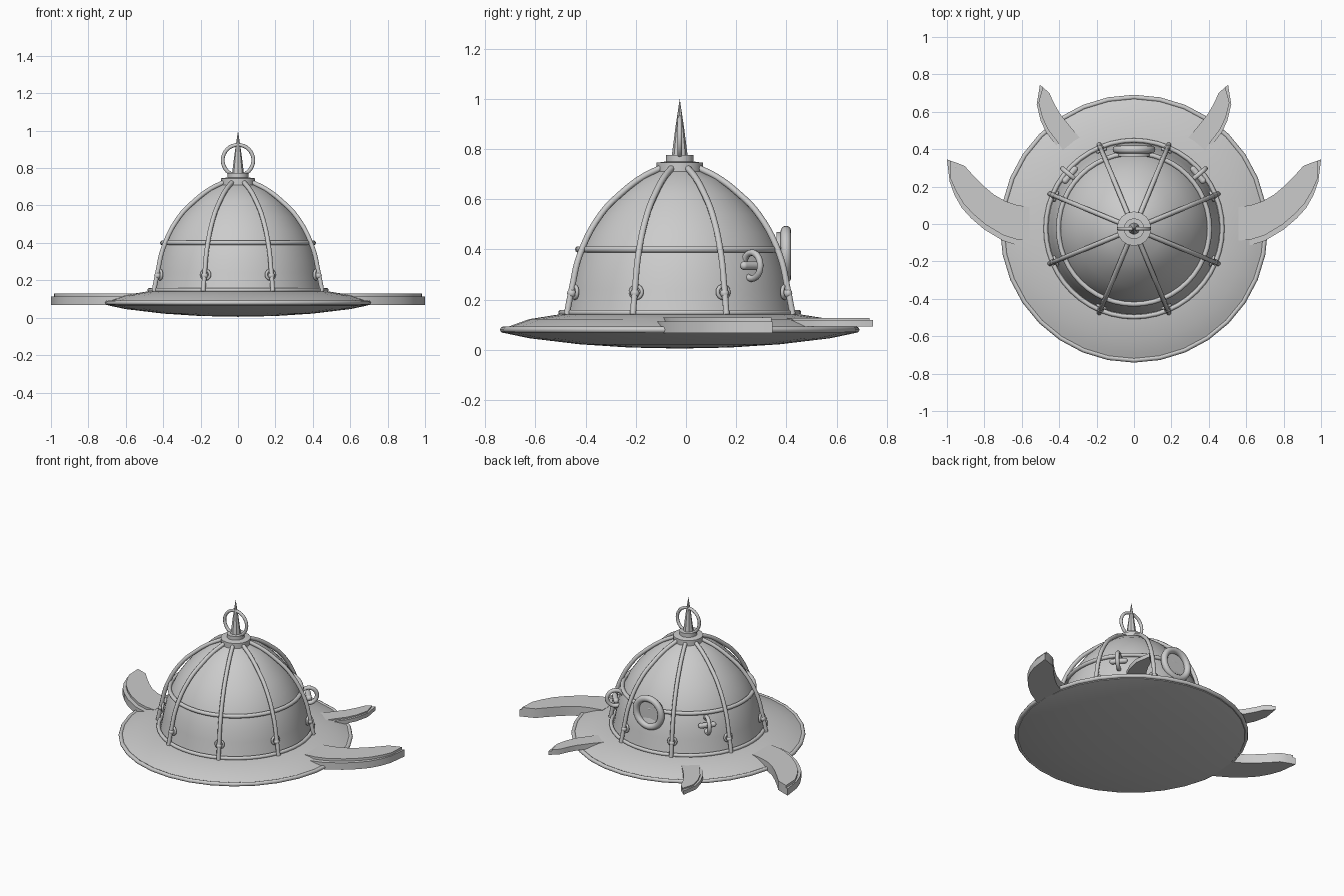
import bpy, bmesh, math
from mathutils import Vector

if "Cube" in bpy.data.objects:
    bpy.data.objects.remove(bpy.data.objects["Cube"])

CY = -0.025  # y of the dome axis


def finish(ob, name, angle=35, smooth=True):
    ob.name = name
    if smooth:
        bpy.ops.object.select_all(action='DESELECT')
        ob.select_set(True)
        bpy.context.view_layer.objects.active = ob
        bpy.ops.object.shade_smooth_by_angle(angle=math.radians(angle))
    return ob


def from_bmesh(bm, name, **kw):
    bmesh.ops.recalc_face_normals(bm, faces=bm.faces)
    me = bpy.data.meshes.new(name)
    bm.to_mesh(me)
    bm.free()
    ob = bpy.data.objects.new(name, me)
    bpy.context.collection.objects.link(ob)
    return finish(ob, name, **kw)


def lathe(name, profile, sides, **kw):
    bm = bmesh.new()
    vs = [bm.verts.new((r, 0, z)) for r, z in profile]
    es = [bm.edges.new(p) for p in zip(vs, vs[1:])]
    bmesh.ops.spin(bm, geom=vs + es, cent=(0, 0, 0), axis=(0, 0, 1),
                   angle=2 * math.pi, steps=sides)
    bmesh.ops.remove_doubles(bm, verts=bm.verts, dist=1e-4)
    ob = from_bmesh(bm, name, **kw)
    ob.location.y = CY
    return ob


def aim(ob, axis):
    ob.rotation_euler = Vector(axis).to_track_quat('Z', 'Y').to_euler()


def ring(name, loc, axis, major, minor, seg=32, mseg=10):
    bpy.ops.mesh.primitive_torus_add(location=loc, major_radius=major, minor_radius=minor,
                                     major_segments=seg, minor_segments=mseg)
    ob = bpy.context.object
    aim(ob, axis)
    return finish(ob, name, 60)


def rod(name, loc, axis, radius, depth):
    bpy.ops.mesh.primitive_cylinder_add(vertices=14, radius=radius, depth=depth, location=loc)
    ob = bpy.context.object
    aim(ob, axis)
    return finish(ob, name)


def ball(name, loc, radius):
    bpy.ops.mesh.primitive_uv_sphere_add(segments=14, ring_count=8, radius=radius, location=loc)
    return finish(bpy.context.object, name, 60)


def polar(r, a, z):
    return (r * math.cos(a), CY + r * math.sin(a), z)


# Lens shaped brim with a rolled edge
lathe("brim", [(0, .005), (.2, .009), (.4, .022), (.6, .046), (.695, .066), (.7, .085),
               (.672, .096), (.6, .122), (.48, .141), (.43, .145)], 32)
ring("brim_edge", (0, CY, .08), (0, 0, 1), .703, .013, 32, 8)

# Dome with bands
lathe("dome", [(.46, .135), (.452, .17), (.44, .24), (.425, .31), (.4, .385), (.362, .465), (.31, .54),
               (.235, .622), (.16, .68), (.08, .715)], 48)
ring("base_band", (0, CY, .148), (0, 0, 1), .472, .012, 48)
ring("middle_band", (0, CY, .4), (0, 0, 1), .404, .013, 48)

# Eight ribs with a ringed rivet on each
for i in range(8):
    a = math.radians(22.5 + 45 * i)
    cu = bpy.data.curves.new("rib", 'CURVE')
    cu.dimensions = '3D'
    cu.bevel_depth = .013
    cu.bevel_resolution = 2
    cu.use_fill_caps = True
    pts = [(.487, .14), (.466, .24), (.43, .38), (.339, .54), (.25, .625), (.165, .685), (.08, .725)]
    sp = cu.splines.new('BEZIER')
    sp.resolution_u = 5
    sp.bezier_points.add(len(pts) - 1)
    for bp, (r, z) in zip(sp.bezier_points, pts):
        bp.co = polar(r, a, z)
        bp.handle_left_type = bp.handle_right_type = 'AUTO'
    bpy.context.collection.objects.link(bpy.data.objects.new("rib", cu))
    out = (math.cos(a), math.sin(a), 0)
    ring("rivet_ring", polar(.452, a, .23), out, .024, .008, 16, 8)
    ball("rivet", polar(.466, a, .225), .018)

# Stepped cap, spike and lifting ring
lathe("cap", [(0, .70), (.092, .70), (.092, .745), (.055, .75), (.055, .775), (0, .775)], 16)
lathe("spike", [(0, .77), (.032, .77), (.018, .88), (0, 1.0)], 8, smooth=False)
ring("top_ring", (0, CY, .842), (0, 1, 0), .082, .01)

# Round porthole at the back
ring("porthole_frame", (0, .398, .38), (0, 1, 0), .093, .021, 32, 12)
rod("porthole_glass", (0, .375, .38), (0, 1, 0), .09, .03)

# Side eyelets with a cross pin
for s in (1, -1):
    a = math.radians(40) if s == 1 else math.radians(140)
    tangent = (-math.sin(a), math.cos(a), 0)
    ring("eyelet", polar(.447, a, .335), tangent, .052, .013, 24)
    c = Vector(polar(.447, a, .335))
    rod("eyelet_pin", c, tangent, .017, .08)
    for e in (-1, 1):
        ball("pin_end", c + Vector(tangent) * .04 * e, .017)


# Flat crescent fins: full outline below, inset step on top
def fin(name, inner, outer, tip, z0, z1, z2, side):
    def plate(nm, pts, lo, hi):
        bm = bmesh.new()
        f = bm.faces.new([bm.verts.new((side * x, y, lo)) for x, y in pts])
        g = bmesh.ops.extrude_face_region(bm, geom=[f])['geom']
        bmesh.ops.translate(bm, vec=(0, 0, hi - lo),
                            verts=[v for v in g if isinstance(v, bmesh.types.BMVert)])
        from_bmesh(bm, nm, angle=30)
    plate(name, inner + [tip] + outer[::-1], z0, z1)
    step = [Vector(o).lerp(Vector(i), .14) for i, o in zip(inner, outer)]
    top = Vector(tip).lerp(Vector(inner[-1]), .3)
    plate(name + "_step", inner + [tuple(top)] + [tuple(p) for p in step[::-1]], z1 - .005, z2)


for s in (1, -1):
    fin("side_fin",
        [(.56, .09), (.63, .103), (.69, .123), (.75, .158), (.8, .2), (.86, .26), (.905, .31), (.95, .328)],
        [(.56, -.118), (.63, -.112), (.70, -.09), (.80, -.03), (.87, .03), (.92, .085), (.96, .155), (.985, .225)],
        (1.0, .345), .067, .113, .129, s)
    ball("side_fin_knob", (s * .955, .305, .11), .02)
    fin("rear_fin",
        [(.284, .455), (.345, .525), (.396, .59), (.43, .65), (.452, .70)],
        [(.38, .36), (.423, .43), (.47, .49), (.5, .555), (.52, .64)],
        (.503, .745), .092, .118, .127, s)
